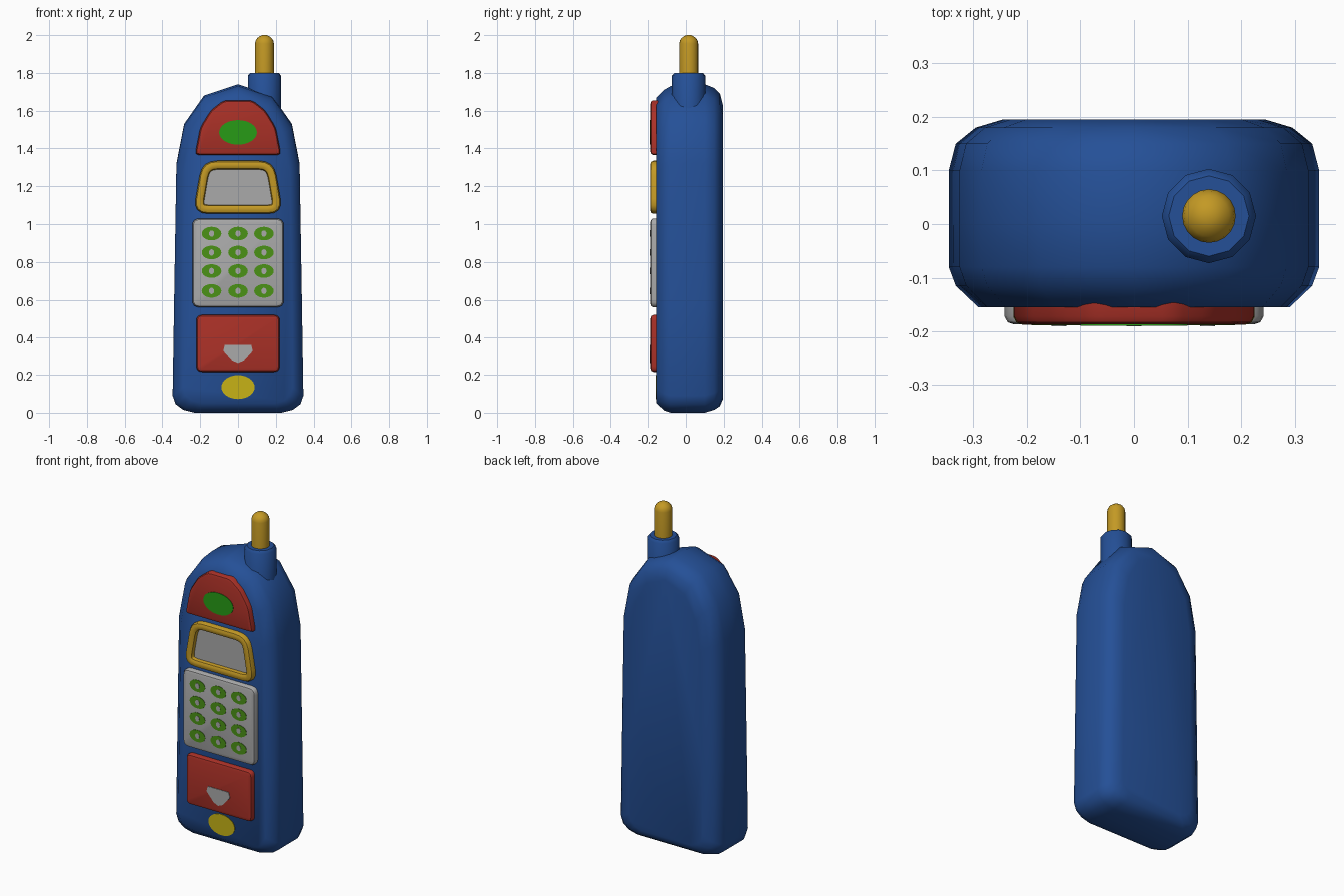
import bpy, bmesh, math
from mathutils import Vector

if "Cube" in bpy.data.objects:
    bpy.data.objects.remove(bpy.data.objects["Cube"])


def mat(name, r, g, b):
    m = bpy.data.materials.new(name)
    m.diffuse_color = (r, g, b, 1)
    m.use_nodes = True
    m.node_tree.nodes["Principled BSDF"].inputs["Base Color"].default_value = m.diffuse_color
    return m


BLUE = mat("blue", 0.018, 0.08, 0.31)
RED = mat("red", 0.40, 0.03, 0.02)
GOLD = mat("gold", 0.55, 0.32, 0.018)
GREY = mat("grey", 0.40, 0.40, 0.40)
GREEN = mat("green", 0.02, 0.33, 0.008)
KEYGREEN = mat("key green", 0.07, 0.29, 0.008)
YELLOW = mat("yellow", 0.57, 0.45, 0.008)


def loft(name, rings, mats, last_mat=0, angle=40):
    """Skin equal-length closed rings; the last cap may have its own material."""
    bm = bmesh.new()
    vs = [[bm.verts.new(p) for p in ring] for ring in rings]
    n = len(vs[0])
    for a, b in zip(vs, vs[1:]):
        for i in range(n):
            j = (i + 1) % n
            bm.faces.new((a[i], a[j], b[j], b[i]))
    bm.faces.new(vs[0])
    bm.faces.new(vs[-1]).material_index = last_mat
    bmesh.ops.recalc_face_normals(bm, faces=bm.faces)
    me = bpy.data.meshes.new(name)
    bm.to_mesh(me)
    bm.free()
    for m in mats:
        me.materials.append(m)
    ob = bpy.data.objects.new(name, me)
    bpy.context.collection.objects.link(ob)
    bpy.ops.object.select_all(action='DESELECT')
    ob.select_set(True)
    bpy.context.view_layer.objects.active = ob
    bpy.ops.object.shade_smooth_by_angle(angle=math.radians(angle))
    return ob


def mirror(half):
    """Right half of an outline (bottom to top) -> closed counter-clockwise loop."""
    return half + [(-x, z) for x, z in reversed(half) if x > 1e-6]


def rounded(pts, r, steps=4):
    out = []
    pts = [Vector(p) for p in pts]
    for i, p in enumerate(pts):
        a = p + (pts[i - 1] - p).normalized() * r
        b = p + (pts[(i + 1) % len(pts)] - p).normalized() * r
        for k in range(steps + 1):
            t = k / steps
            out.append(a * (1 - t) ** 2 + p * (2 * t * (1 - t)) + b * t * t)
    return out


def inset(pts, d):
    """Mitred inward offset of a counter-clockwise loop."""
    pts = [Vector(p) for p in pts]
    out = []
    for i, p in enumerate(pts):
        e1 = (p - pts[i - 1]).normalized()
        e2 = (pts[(i + 1) % len(pts)] - p).normalized()
        n1, n2 = Vector((-e1.y, e1.x)), Vector((-e2.y, e2.x))
        out.append(p + (n1 + n2) * (d / (1 + n1.dot(n2))))
    return out


def panel(name, outline, profile, mats, last_mat=0):
    rings = [[(p.x, y, p.y) for p in inset(outline, d)] for y, d in profile]
    return loft(name, rings, mats, last_mat)


def oval(cx, cz, rx, rz, n=32):
    return [(cx + rx * math.cos(2 * math.pi * i / n), cz + rz * math.sin(2 * math.pi * i / n))
            for i in range(n)]


def plate(name, outline, m, y):
    return loft(name, [[(x, yy, z) for x, z in outline] for yy in (y + 0.004, y)], [m])


def turned(name, x, y, profile, n, m):
    rings = [[(x + r * math.cos(2 * math.pi * i / n), y + r * math.sin(2 * math.pi * i / n), z)
              for i in range(n)] for r, z in profile]
    return loft(name, rings, [m])


# Handset body: one outline, tapered ring by ring from front to back
TOP = 1.74
body = mirror([(0.23, 0), (0.29, 0.015), (0.33, 0.045), (0.346, 0.09), (0.338, 0.6),
               (0.326, 1.32), (0.285, 1.53), (0.18, 1.68), (0, TOP)])
rings = []
for y, side, bottom, top in [(-0.155, 0.055, 0.05, 0.07), (-0.115, 0.013, 0.012, 0.03),
                             (-0.08, 0, 0, 0.01), (0, 0, 0, 0), (0.1, 0, 0, 0),
                             (0.15, 0.013, 0.015, 0.02), (0.18, 0.05, 0.035, 0.05),
                             (0.195, 0.10, 0.07, 0.11)]:
    rings.append([(x * (1 - side / 0.346), y, bottom + z * (TOP - top - bottom) / TOP)
                  for x, z in body])
loft("body", rings, [BLUE], angle=45)

# Antenna socket and antenna
turned("antenna_base", 0.14, 0.015, [(0.088, 1.5), (0.088, 1.785), (0.075, 1.8)], 12, BLUE)
dome = [(0.05 * math.cos(a), 1.955 + 0.045 * math.sin(a))
        for a in (math.radians(d) for d in (0, 20, 40, 60, 80))]
turned("antenna", 0.14, 0.015, [(0.05, 1.75)] + dome[:-1] + [(0.012, 2.0)], 20, GOLD)

# Raised panels on the front
RAISED = [(-0.13, 0), (-0.172, 0), (-0.183, 0.006), (-0.187, 0.018)]
ear = rounded(mirror([(0.228, 1.365), (0.2, 1.51), (0.145, 1.6), (0.075, 1.655)]), 0.022, 2)
panel("earpiece_panel", ear, RAISED, [RED])
panel("keypad_panel", rounded(mirror([(0.242, 0.56), (0.242, 1.03)]), 0.04), RAISED, [GREY])
panel("lower_panel", rounded(mirror([(0.22, 0.215), (0.22, 0.52)]), 0.03), RAISED, [RED])

# Screen frame with the recessed screen as its inner cap
panel("screen_frame", rounded(mirror([(0.238, 1.055), (0.19, 1.335)]), 0.08),
      [(-0.13, 0), (-0.173, 0), (-0.184, 0.006), (-0.188, 0.018), (-0.188, 0.032),
       (-0.182, 0.042), (-0.162, 0.046)], [GOLD, GREY], 1)

# Painted details as thin plates
plate("earpiece_oval", oval(0, 1.485, 0.1, 0.065), GREEN, -0.19)
plate("arrow_mark", mirror([(0, 0.262), (0.03, 0.275), (0.078, 0.33), (0.07, 0.362)])[0:], GREY, -0.19)
plate("bottom_oval", oval(0, 0.135, 0.088, 0.063), YELLOW, -0.158)

# Keypad buttons: green ovals with a grey centre dot
for row, z in enumerate((0.95, 0.85, 0.752, 0.647)):
    for col, x in enumerate((-0.14, 0, 0.137)):
        plate(f"key_{row}_{col}", oval(x, z, 0.052, 0.036, 20), KEYGREEN, -0.189)
        plate(f"key_dot_{row}_{col}", oval(x, z, 0.014, 0.017, 12), GREY, -0.1905)
